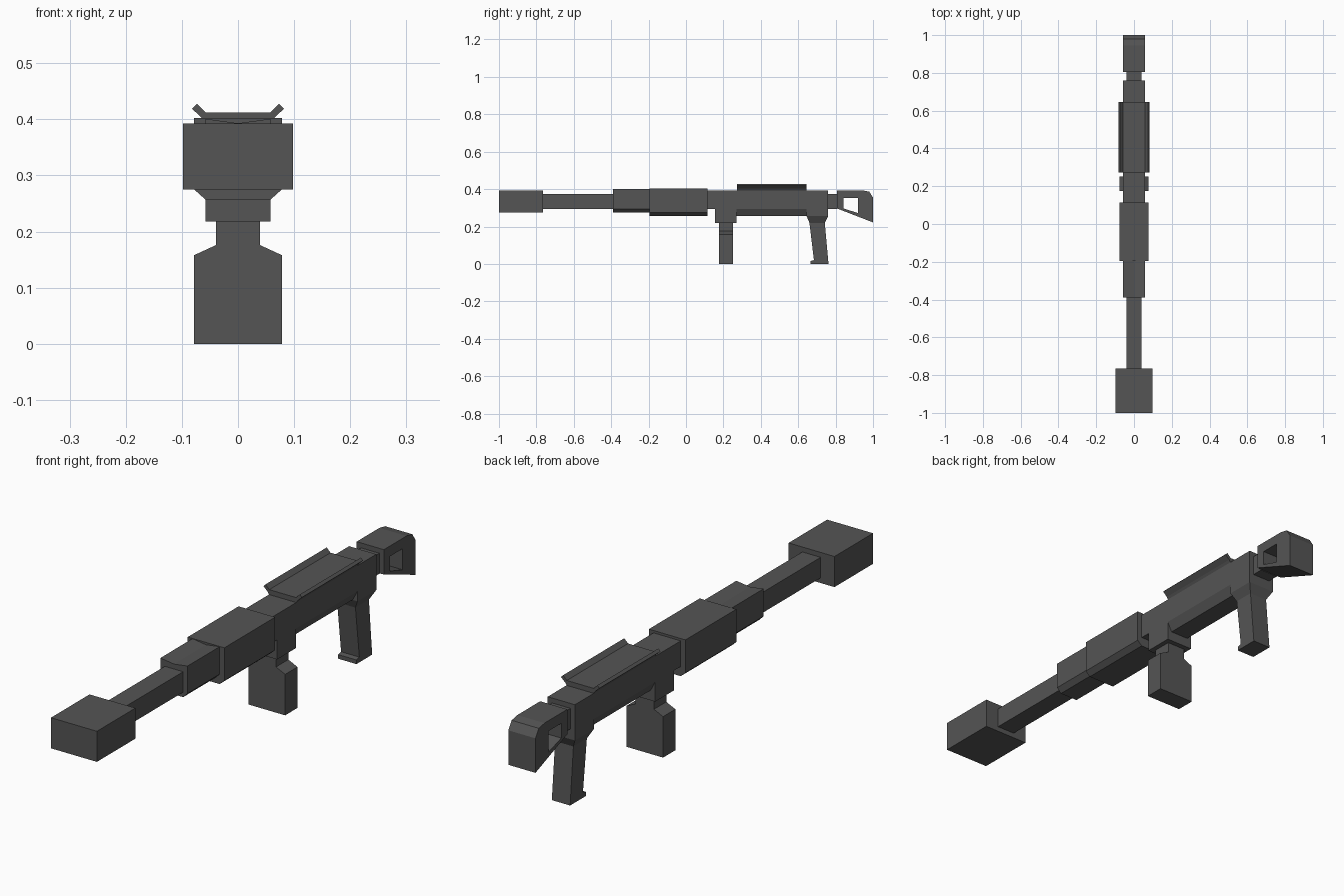
import bpy, bmesh

if "Cube" in bpy.data.objects:
    bpy.data.objects.remove(bpy.data.objects["Cube"])

mat = bpy.data.materials.new("dark_metal")
mat.diffuse_color = (0.09, 0.09, 0.09, 1)
mat.use_nodes = True
mat.node_tree.nodes["Principled BSDF"].inputs["Base Color"].default_value = mat.diffuse_color


def build(name, a, b):
    """Closed prism between two matching loops of 3D points."""
    bm = bmesh.new()
    va = [bm.verts.new(p) for p in a]
    vb = [bm.verts.new(p) for p in b]
    bm.faces.new(va)
    bm.faces.new(vb[::-1])
    for i in range(len(va)):
        j = (i + 1) % len(va)
        bm.faces.new((va[j], va[i], vb[i], vb[j]))
    bmesh.ops.recalc_face_normals(bm, faces=bm.faces)
    me = bpy.data.meshes.new(name)
    bm.to_mesh(me)
    bm.free()
    me.materials.append(mat)
    ob = bpy.data.objects.new(name, me)
    bpy.context.collection.objects.link(ob)
    return ob


def along_y(name, half, y0, y1):
    """Mirror a right-half xz outline (top to bottom) and extrude along y."""
    pts = half + [(-x, z) for x, z in reversed(half) if x > 0]
    return build(name, [(x, y0, z) for x, z in pts], [(x, y1, z) for x, z in pts])


def along_x(name, prof, w):
    """Extrude a yz side profile symmetrically across x."""
    return build(name, [(-w, y, z) for y, z in prof], [(w, y, z) for y, z in prof])


def box(name, w, y0, y1, z0, z1):
    return along_y(name, [(w, z1), (w, z0)], y0, y1)


# Muzzle and barrel
box("muzzle_block", 0.098, -1.0, -0.765, 0.275, 0.393)
box("barrel", 0.039, -0.765, -0.39, 0.295, 0.374)

# Fore end with a shallow grooved top, and the wide front housing
along_y("fore_end", [(0, 0.393), (0.058, 0.401), (0.058, 0.295), (0.039, 0.276)],
        -0.39, -0.195)
along_y("front_housing", [(0.078, 0.402), (0.078, 0.275), (0.058, 0.257)], -0.195, 0.115)

# Rear body and its tapered underside
box("rear_body", 0.058, 0.115, 0.76, 0.294, 0.393)
along_y("body_underside", [(0.058, 0.294), (0.039, 0.257)], 0.27, 0.65)

# Magazine and its well
box("magazine_well", 0.058, 0.155, 0.271, 0.218, 0.294)
along_y("magazine", [(0.039, 0.218), (0.039, 0.176), (0.078, 0.158), (0.078, 0.0)],
        0.176, 0.251)

# Rear grip: flared collar and slanted handle with a toe
box("grip_mount", 0.058, 0.645, 0.76, 0.255, 0.294)
build("grip_collar",
      [(-0.058, 0.645, 0.255), (0.058, 0.645, 0.255), (0.058, 0.76, 0.255), (-0.058, 0.76, 0.255)],
      [(-0.039, 0.66, 0.22), (0.039, 0.66, 0.22), (0.039, 0.742, 0.22), (-0.039, 0.742, 0.22)])
along_x("grip", [(0.66, 0.22), (0.684, 0.02), (0.666, 0.016), (0.666, 0.0),
                 (0.762, 0.0), (0.742, 0.22)], 0.039)

# Top plate with upturned side wings
along_y("top_plate", [(0.057, 0.412), (0.073, 0.428), (0.082, 0.419), (0.064, 0.402),
                      (0.058, 0.393)], 0.272, 0.645)

# Stock with a window through it
box("stock_neck", 0.039, 0.76, 0.806, 0.295, 0.374)
stock = along_x("stock", [(0.806, 0.393), (0.945, 0.393), (0.98, 0.386), (1.0, 0.355),
                          (1.0, 0.222), (0.806, 0.297)], 0.058)
cutter = along_x("stock_window_cutter", [(0.843, 0.353), (0.92, 0.353), (0.92, 0.272),
                                         (0.843, 0.296)], 0.2)
cutter.hide_render = True
cutter.hide_viewport = True
cutter.display_type = 'WIRE'
mod = stock.modifiers.new("window", 'BOOLEAN')
mod.operation = 'DIFFERENCE'
mod.solver = 'EXACT'
mod.object = cutter
